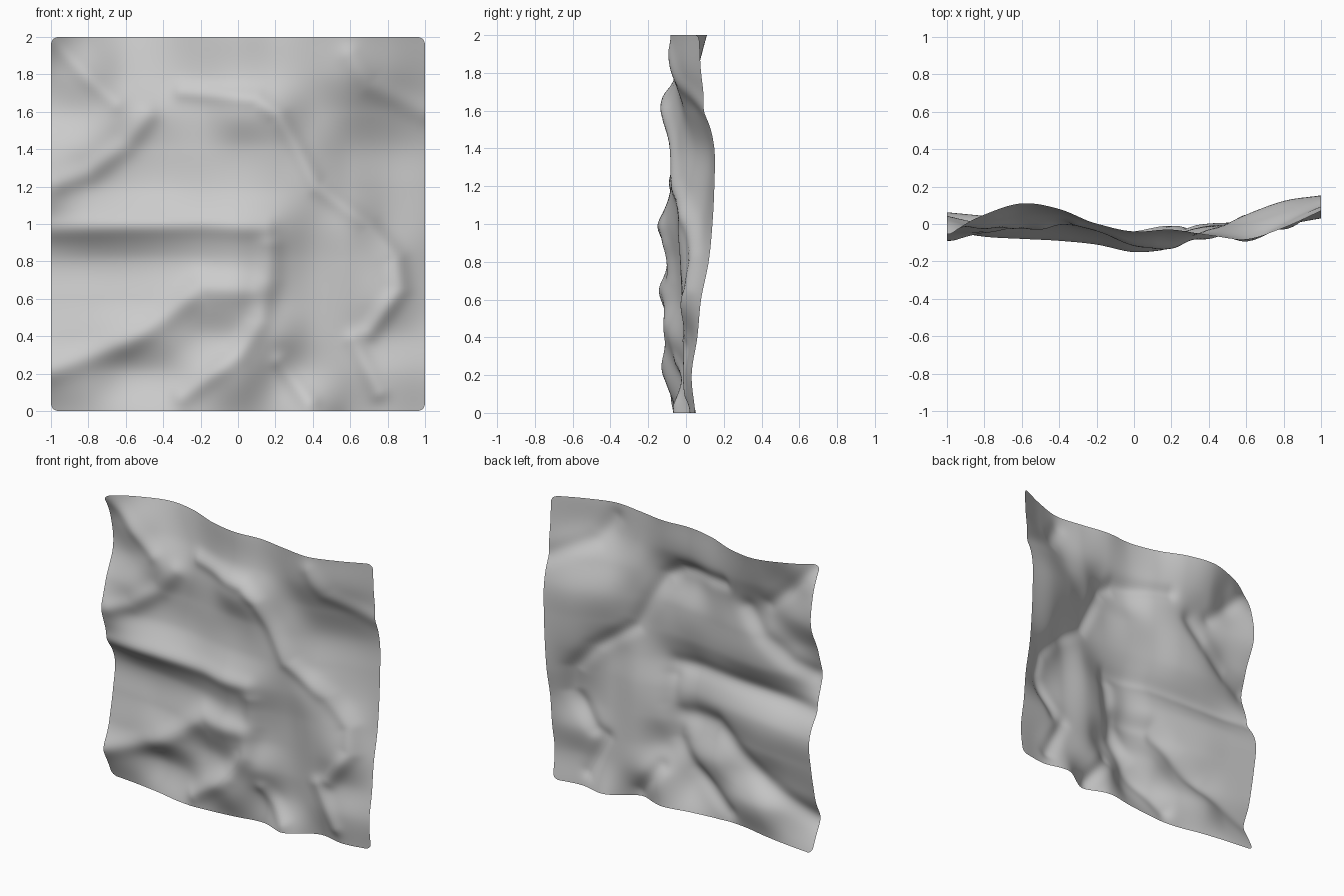
import bpy, bmesh, math
from mathutils import Vector

if "Cube" in bpy.data.objects:
    bpy.data.objects.remove(bpy.data.objects["Cube"])

# Depth (y, in hundredths) of the crumpled sheet: rows z = 2..0, columns x = -1..1
DEPTH = [
    [-5, 5, 11, 8, 0, -4, -3, -6, -8, -2, 7],
    [2, -1, 5, 5, 0, -5, -5, -5, -7, -1, 8],
    [4, 0, -2, 0, -3, -11, -11, -3, 0, 6, 11],
    [-4, -4, 1, 1, -3, -6, -8, -4, 5, 12, 15],
    [-8, -2, 1, 0, -4, -7, -8, -6, 2, 11, 15],
    [-2, -5, -6, -7, -9, -13, -11, -5, -3, 8, 14],
    [6, 4, 2, -1, -5, -10, -7, -2, -3, 2, 12],
    [4, 2, 0, -4, -9, -12, -6, -1, -2, -1, 8],
    [0, -2, -5, -6, -4, -8, -9, -1, 0, 3, 6],
    [-4, -2, 2, -1, -7, -11, -2, 0, 1, 0, 3],
    [3, 1, -2, -6, -6, -4, -1, -6, 5, 2, 5],
]

# Sharp folds: path in (x, z), height towards the front, half width
FOLDS = [
    ([(-.98, .97), (-.6, .99), (-.2, 1.0), (.15, .98)], .02, .06),
    ([(-.3, 1.71), (.1, 1.67), (.22, 1.58), (.32, 1.4), (.42, 1.2), (.7, 1.0), (.85, .82),
      (.87, .65), (.7, .42)], .022, .05),
    ([(-1, .22), (-.6, .36), (-.4, .5), (-.2, .67), (.08, .65)], .025, .07),
    ([(-.3, .08), (0, .3), (.12, .48), (.17, .7), (.17, .88)], .025, .06),
    ([(-.98, 1.98), (-.8, 1.78), (-.65, 1.65)], .015, .05),
    ([(-.95, 1.22), (-.8, 1.27), (-.6, 1.42), (-.48, 1.58)], .02, .06),
    ([(.6, 1.9), (.7, 1.74), (1, 1.6)], .015, .06),
    ([(.62, .38), (.75, .1)], .02, .05),
    ([(.22, .26), (.38, .05)], .02, .05),
]


def spline(p, t):
    """Smooth interpolation through evenly spaced values."""
    i = min(int(t), len(p) - 2)
    f = t - i
    b, c = p[i], p[i + 1]
    a = p[i - 1] if i else 2 * b - c
    d = p[i + 2] if i + 2 < len(p) else 2 * c - b
    return b + .5 * f * (c - a + f * (2*a - 5*b + 4*c - d + f * (3*(b - c) + d - a)))


def fold_height(x, z):
    p = Vector((x, z))
    total = 0
    for path, height, width in FOLDS:
        best = 9
        for a, b in zip(path, path[1:]):
            a, b = Vector(a), Vector(b)
            t = max(0, min(1, (p - a).dot(b - a) / (b - a).length_squared))
            best = min(best, (p - a.lerp(b, t)).length)
        total += height * math.exp(-(best / width) ** 2)
    return total


def depth(x, z):
    column = [spline(r, max(0, (x + 1) * 5)) for r in DEPTH]
    y = spline(column, max(0, (2 - z) * 5)) / 100 - fold_height(x, z)
    return max(-.155, min(.16, y))


# Sheet: fine grid with rounded corners, pushed into the crumpled relief
bm = bmesh.new()
bmesh.ops.create_grid(bm, x_segments=110, y_segments=110, size=1)
R = .04
for v in bm.verts:
    x, z = v.co.x, v.co.y
    cx, cz = abs(x) - (1 - R), abs(z) - (1 - R)
    if cx > 0 and cz > 0:
        k = max(cx, cz) / math.hypot(cx, cz)
        x = math.copysign(1 - R + cx * k, x)
        z = math.copysign(1 - R + cz * k, z)
    v.co = (x, depth(x, z + 1), z + 1)
for f in bm.faces:
    f.smooth = True
mesh = bpy.data.meshes.new("crumpled_sheet")
bm.to_mesh(mesh)
bm.free()
sheet = bpy.data.objects.new("crumpled_sheet", mesh)
bpy.context.collection.objects.link(sheet)
